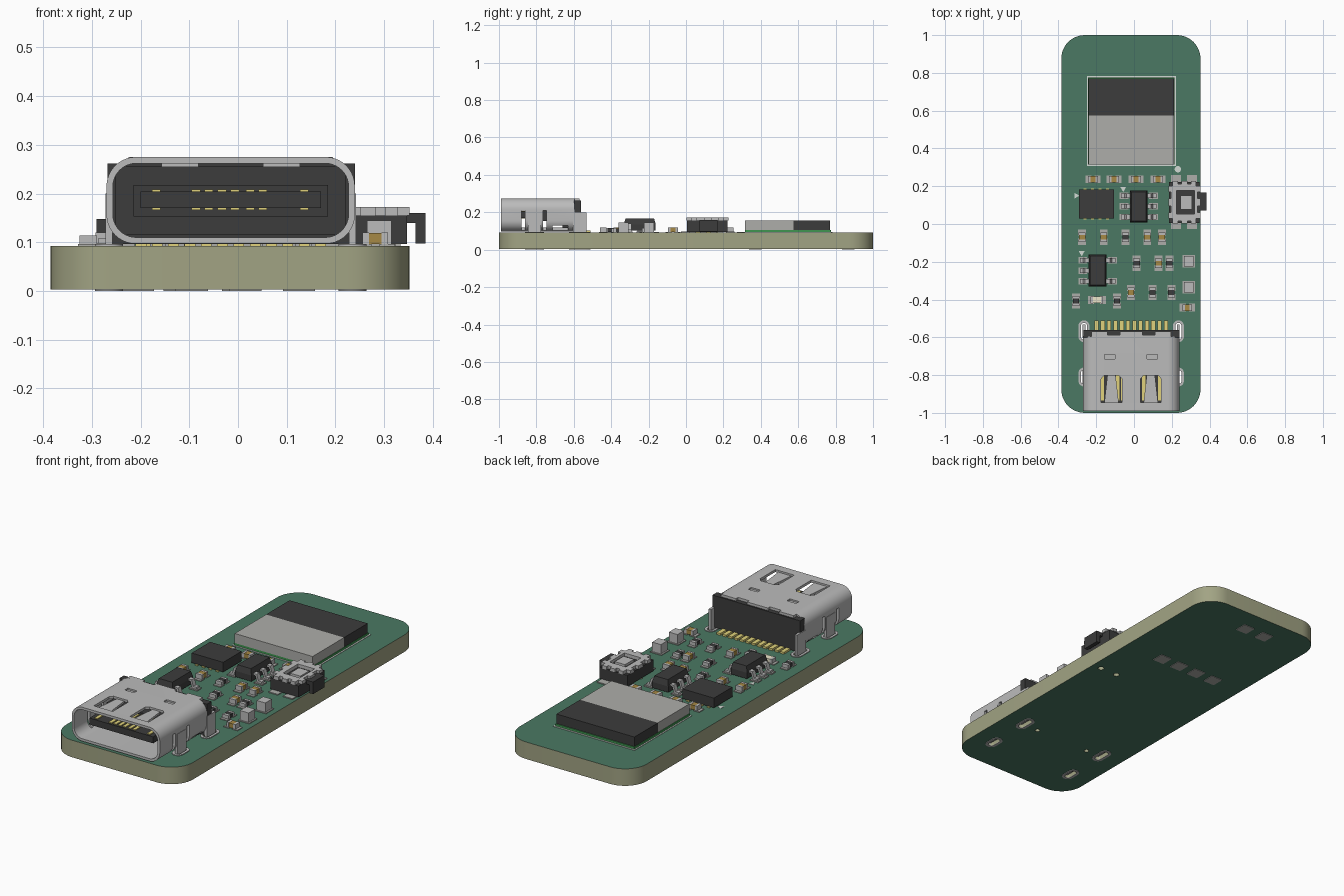
import bpy, bmesh, math
from mathutils import Vector

if "Cube" in bpy.data.objects:
    bpy.data.objects.remove(bpy.data.objects["Cube"])


def material(name, r, g, b):
    m = bpy.data.materials.new(name)
    m.diffuse_color = (r, g, b, 1)
    m.use_nodes = True
    m.node_tree.nodes["Principled BSDF"].inputs["Base Color"].default_value = m.diffuse_color
    return m


GREEN = material("solder_mask", 0.07, 0.19, 0.125)
KHAKI = material("laminate", 0.36, 0.37, 0.23)
BLACK = material("black_plastic", 0.045, 0.045, 0.045)
METAL = material("metal", 0.5, 0.5, 0.5)
TIN = material("tin", 0.42, 0.42, 0.40)
GOLD = material("gold", 0.75, 0.65, 0.2)
BROWN = material("ceramic", 0.38, 0.25, 0.06)
CREAM = material("lens", 0.85, 0.8, 0.6)
WHITE = material("silk", 0.65, 0.7, 0.66)
PCB = material("module_board", 0.05, 0.3, 0.08)
T = 0.092                                   # board top height


def finish(name, bm, mats):
    bmesh.ops.recalc_face_normals(bm, faces=bm.faces)
    me = bpy.data.meshes.new(name)
    bm.to_mesh(me)
    bm.free()
    for m in mats:
        me.materials.append(m)
    ob = bpy.data.objects.new(name, me)
    bpy.context.collection.objects.link(ob)
    return ob


def boxes(name, items):
    """items: (x0, x1, y0, y1, z0, z1, material[, top inset])"""
    bm, mats = bmesh.new(), []
    for x0, x1, y0, y1, z0, z1, m, *inset in items:
        if m not in mats:
            mats.append(m)
        vs = []
        for z, i in ((z0, 0), (z1, inset[0] if inset else 0)):
            vs += [bm.verts.new(p) for p in ((x0+i, y0+i, z), (x1-i, y0+i, z), (x1-i, y1-i, z), (x0+i, y1-i, z))]
        for f in ((3, 2, 1, 0), (4, 5, 6, 7), (0, 1, 5, 4), (1, 2, 6, 5), (2, 3, 7, 6), (3, 0, 4, 7)):
            bm.faces.new([vs[k] for k in f]).material_index = mats.index(m)
    return finish(name, bm, mats)


def prism(name, pts, a, b, mats=(), axis="z"):
    """Extrude an outline along z (xy outline) or y (xz outline)."""
    bm = bmesh.new()
    place = (lambda p, d: (p[0], p[1], d)) if axis == "z" else (lambda p, d: (p[0], d, p[1]))
    lo = [bm.verts.new(place(p, a)) for p in pts]
    hi = [bm.verts.new(place(p, b)) for p in pts]
    caps = [bm.faces.new(lo), bm.faces.new(hi)]
    for i in range(len(pts)):
        j = (i + 1) % len(pts)
        bm.faces.new((lo[i], lo[j], hi[j], hi[i]))
    for f in caps:
        f.material_index = max(len(mats) - 1, 0)
    return finish(name, bm, mats)


def rrect(cx, cy, w, h, r, seg=8):
    pts = []
    for k, (sx, sy) in enumerate(((1, 1), (-1, 1), (-1, -1), (1, -1))):
        for i in range(seg + 1):
            t = math.pi / 2 * (k + i / seg)
            pts.append((cx + sx * (w/2 - r) + r * math.cos(t), cy + sy * (h/2 - r) + r * math.sin(t)))
    return pts


def circle(x, y, r, n=20):
    return [(x + r * math.cos(2*math.pi*i/n), y + r * math.sin(2*math.pi*i/n)) for i in range(n)]


def cut(ob, *cutters):
    bpy.context.view_layer.objects.active = ob
    for c in cutters:
        c.hide_render = True
        m = ob.modifiers.new("cut", "BOOLEAN")
        m.operation, m.solver, m.object = "DIFFERENCE", "EXACT", c
        bpy.ops.object.modifier_apply(modifier=m.name)


# Board with locating holes and plated connector slots
UX = -0.015                                 # connector centre line
board = prism("board", rrect(-0.0165, 0, 0.737, 2, 0.125, 12), 0.003, T, (KHAKI, GREEN))
helpers = [prism("hole_cutter", circle(x, y, r), -0.1, 0.3)
           for x, y, r in ((0.2, 0.1, 0.015), (0.3, 0.1, 0.015), (UX-0.16, -0.58, 0.012), (UX+0.16, -0.58, 0.012))]
cut(board, *helpers)
for s in (-1, 1):
    for y, l in ((-0.568, 0.115), (-0.81, 0.1)):
        x = UX + s * 0.25
        slot = prism("slot_cutter", rrect(x, y, 0.032, l - 0.026, 0.0155), -0.1, 0.3)
        barrel = prism("plated_slot", rrect(x, y, 0.058, l, 0.0285), 0, T + 0.004, (METAL,))
        cut(board, slot)
        cut(barrel, slot)
        helpers.append(slot)
        boxes("shell_leg", [(x-0.007, x+0.007, y-0.036, y+0.036, 0.015, 0.2, METAL)])

# Test pads underneath
boxes("bottom_pads", [(x-0.033, x+0.033, y-0.033, y+0.033, 0, 0.004, TIN) for x, y in
                      ((0.125, 0.37), (0.015, 0.37), (-0.095, 0.37), (-0.205, 0.37), (0, 0.868), (-0.12, 0.868))])

# Connector shell: hollow tube with spring windows and side slits
F, B = -0.99, -0.595
shell = prism("connector_shell", rrect(UX, 0.186, 0.51, 0.178, 0.06, 10), F, B, (METAL,), "y")
bore = prism("bore_cutter", rrect(UX, 0.186, 0.484, 0.152, 0.048, 10), -1.1, -0.5, (), "y")
cuts = [bore]
for s in (-1, 1):
    w = UX + s * 0.104
    cuts.append(prism("window_cutter", [(w-0.055, -0.945), (w-0.055, -0.82), (w-0.04, -0.803), (w+0.04, -0.803),
                                        (w+0.055, -0.82), (w+0.055, -0.945)], 0.23, 0.3))
    cuts.append(boxes("dimple_cutter", [(w*1.08-0.027, w*1.08+0.027, -0.715, -0.69, 0.267, 0.3, METAL)]))
    for y0, y1, z in ((-0.88, -0.86, 0.21), (-0.765, -0.745, 0.21), (-0.715, -0.63, 0.13)):
        x = UX + s * 0.25
        cuts.append(boxes("slit_cutter", [(x-0.03, x+0.03, y0, y1, 0.08, z, METAL)]))
    # Bent spring finger with a tapered tip
    prism("spring_finger", [(w-0.022, -0.803), (w+0.022, -0.803), (w+0.038, -0.946), (w-0.038, -0.946)],
          0.255, 0.266, (METAL,))
cut(shell, *cuts)
helpers += cuts

# Connector housing, rear tabs, tongue, contacts and leads
boxes("connector_housing", [(UX-0.236, UX+0.236, -0.66, -0.6, 0.115, 0.257, BLACK),
                            (UX-0.253, UX+0.255, -0.6, -0.562, 0.096, 0.262, BLACK)])
boxes("shell_rear_tabs", [(UX+a, UX+b, B, y, 0.262, 0.275, METAL) for a, b, y in
                          ((-0.21, -0.125, -0.57), (-0.06, 0.06, -0.57), (0.125, 0.21, -0.57),
                           (-0.125, -0.06, -0.587), (0.06, 0.125, -0.587))])
boxes("connector_tongue", [(UX-0.2, UX+0.2, -0.78, -0.66, 0.153, 0.218, BLACK),
                           (UX-0.185, UX+0.185, -0.945, -0.78, 0.17, 0.204, BLACK)])
boxes("tongue_contacts", [(x-0.009, x+0.009, -0.935, -0.7, z, z+0.006, GOLD) for z in (0.166, 0.202)
                          for x in (-0.168, -0.086, -0.06, -0.033, -0.006, 0.025, 0.051, 0.136)])
boxes("connector_leads", [(UX+i*0.0335-0.011, UX+i*0.0335+0.011, -0.57, -0.51, T, 0.102, GOLD)
                          for i in [k - 5.5 for k in range(12)]])

# Radio module: small board, metal can, antenna end
boxes("radio_module", [(-0.25, 0.222, 0.308, 0.783, T, T+0.002, WHITE),
                       (-0.243, 0.214, 0.315, 0.775, T, 0.105, PCB)])
boxes("module_shield", [(-0.24, 0.212, 0.315, 0.575, 0.105, 0.155, TIN)])
boxes("module_antenna", [(-0.24, 0.212, 0.575, 0.77, 0.105, 0.155, BLACK)])


# Two-terminal chips
def chip(name, x, y, vertical, mat, h, l=0.052, w=0.034):
    parts = [(-l/2+0.012, l/2-0.012, -w/2, w/2, T+0.004, T+h, mat)]
    for s in (-1, 1):
        a, b = sorted((s*(l/2-0.013), s*l/2))
        c, d = sorted((s*(l/2-0.018), s*(l/2+0.014)))
        parts += [(a, b, -w/2-0.001, w/2+0.001, T+0.004, T+h+0.001, METAL), (c, d, -w/2-0.004, w/2+0.004, T, T+0.004, TIN)]
    if vertical:
        parts = [(p[2], p[3], p[0], p[1], *p[4:]) for p in parts]
    boxes(name, [(p[0]+x, p[1]+x, p[2]+y, p[3]+y, *p[4:]) for p in parts])


for x in (-0.217, -0.106, 0.01, 0.127):
    chip("capacitor", x, 0.237, False, BROWN, 0.027)
for x, y in ((-0.275, -0.07), (-0.16, -0.07), (0.07, -0.07), (0.148, -0.07), (0.13, -0.208), (-0.016, -0.362)):
    chip("capacitor", x, y, True, BROWN, 0.027)
chip("capacitor", 0.282, -0.443, False, BROWN, 0.027)
for x, y in ((-0.045, -0.07), (0.014, -0.208), (0.187, -0.208), (0.098, -0.362), (0.198, -0.362), (-0.307, -0.408), (-0.09, -0.408)):
    chip("resistor", x, y, True, BLACK, 0.021)
chip("indicator_lamp", -0.196, -0.402, False, CREAM, 0.024, 0.066)
for y in (-0.197, -0.335):
    boxes("crystal_block", [(0.257, 0.323, y-0.033, y+0.033, T, T+0.004, TIN), (0.265, 0.315, y-0.027, y+0.027, T+0.004, 0.145, METAL)])

# Flat square chip with edge pads
boxes("square_chip", [(-0.29, -0.107, 0.03, 0.183, T+0.005, 0.148, BLACK)] +
      [(x-0.008, x+0.008, 0.025, 0.188, T, T+0.006, GOLD) for x in (-0.26, -0.22, -0.18, -0.14)])


# Leaded chips with gull-wing legs
def leaded_chip(x, y, left, right):
    boxes("leaded_chip", [(x-0.047, x+0.047, y-0.085, y+0.085, 0.135, 0.166, BLACK, 0.008),
                          (x-0.047, x+0.047, y-0.085, y+0.085, 0.104, 0.135, BLACK)])
    for s, rows in ((-1, left), (1, right)):
        for r in rows:
            yy = y + r * 0.056
            path = [(0.045, 0.14), (0.066, 0.14), (0.076, 0.108), (0.094, 0.108), (0.094, 0.098), (0.068, 0.098), (0.058, 0.13), (0.045, 0.13)]
            prism("chip_leg", [(x + s*a, z) for a, z in path], yy-0.012, yy+0.012, (METAL,), "y")
            a, b = sorted((x + s*0.055, x + s*0.102))
            boxes("chip_pad", [(a, b, yy-0.017, yy+0.017, T, 0.098, TIN)])


leaded_chip(0.025, 0.093, (-1, 0, 1), (-1, 0, 1))
leaded_chip(-0.193, -0.247, (-1, 0, 1), (-1, 1))

# Side button: body, notched cover plate, plunger, solder pads
BX, BY = 0.267, 0.115
boxes("button_body", [(0.185, 0.347, 0.005, 0.222, T+0.004, 0.155, BLACK)])
quarter = [(0.085, 0.02), (0.07, 0.02), (0.07, 0.055), (0.085, 0.055), (0.085, 0.085), (0.062, 0.085), (0.062, 0.112),
           (0.035, 0.112), (0.035, 0.098), (0.015, 0.098), (0.015, 0.112)]
half = quarter + [(-a, b) for a, b in reversed(quarter)]
plate = prism("button_cover", [(BX+a, BY+b) for a, b in half + [(-a, -b) for a, b in half]], 0.155, 0.172, (METAL,))
window = boxes("cover_cutter", [(BX-0.043, BX+0.053, BY-0.062, BY+0.062, 0.1, 0.3, METAL)])
cut(plate, window)
helpers.append(window)
boxes("button_spring", [(BX-0.02, BX+0.04, BY-0.037, BY+0.037, 0.15, 0.168, METAL)])
boxes("button_plunger", [(0.34, 0.385, 0.072, 0.168, 0.14, 0.16, BLACK), (0.364, 0.385, 0.072, 0.168, 0.097, 0.14, BLACK)])
boxes("button_pads", [(x-0.027, x+0.027, y-0.023, y+0.023, T, T+0.005, TIN) for x in (0.222, 0.307) for y in (-0.003, 0.237)])

# Printed orientation marks
for x, y, t in ((-0.307, 0.15, 0), (-0.057, 0.187, -90), (-0.277, -0.153, -90)):
    tri = [(x + 0.018*math.cos(math.radians(t+k)), y + 0.018*math.sin(math.radians(t+k))) for k in (0, 120, 240)]
    prism("pin_mark", tri, T, T+0.002, (WHITE,))
prism("round_mark", circle(0.232, 0.29, 0.017), T, T+0.002, (WHITE,))

for h in helpers:
    bpy.data.objects.remove(h)
bpy.ops.object.select_all(action="SELECT")
bpy.context.view_layer.objects.active = board
bpy.ops.object.shade_smooth_by_angle(angle=math.radians(30))
